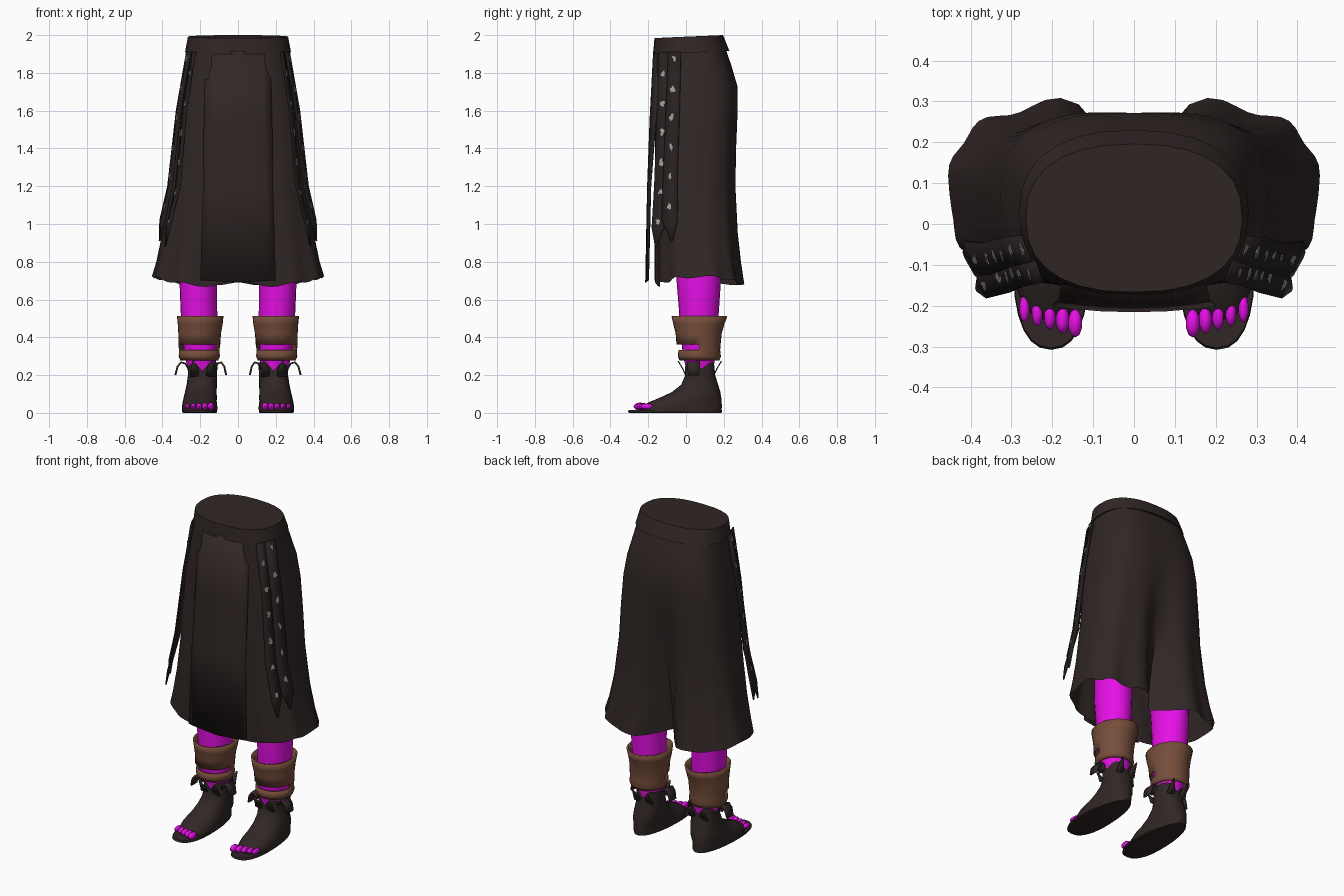
import bpy, bmesh, math, random
from mathutils import Vector

random.seed(4)
old = bpy.data.objects.get("Cube")
if old:
    bpy.data.objects.remove(old)


def material(name, rgb):
    m = bpy.data.materials.new(name)
    m.use_nodes = True
    colour = (*rgb, 1)
    m.diffuse_color = colour
    bsdf = next(n for n in m.node_tree.nodes if n.type == 'BSDF_PRINCIPLED')
    bsdf.inputs["Base Color"].default_value = colour
    bsdf.inputs["Roughness"].default_value = 0.9
    return m


CLOTH = material("dark brown cloth", (0.030, 0.020, 0.019))
SASH = material("blackish sash", (0.021, 0.016, 0.015))
HIDE = material("brown leather", (0.18, 0.075, 0.044))
LEG = material("magenta", (0.85, 0.005, 0.85))
SPOT = material("pale grey", (0.34, 0.32, 0.30))


def finish(name, bm, mat, thick=0, smooth=True):
    bmesh.ops.recalc_face_normals(bm, faces=bm.faces)
    me = bpy.data.meshes.new(name)
    bm.to_mesh(me)
    bm.free()
    me.materials.append(mat)
    ob = bpy.data.objects.new(name, me)
    bpy.context.scene.collection.objects.link(ob)
    if thick:
        mod = ob.modifiers.new("thickness", 'SOLIDIFY')
        mod.thickness = thick
        mod.offset = 0
    if smooth:
        bpy.ops.object.select_all(action='DESELECT')
        ob.select_set(True)
        bpy.context.view_layer.objects.active = ob
        bpy.ops.object.shade_smooth_by_angle(angle=math.radians(40))
    return ob


def grid(bm, rows, closed=False):
    """Bridge equal rows of points with quads."""
    vs = [[bm.verts.new(p) for p in row] for row in rows]
    n = len(vs[0])
    for a, b in zip(vs, vs[1:]):
        for i in range(n if closed else n - 1):
            j = (i + 1) % n
            bm.faces.new((a[i], a[j], b[j], b[i]))
    return vs


def loft(name, rings, mat, side=1, segs=24, power=2, caps="", warp=None, thick=0, gap=None):
    """Stack rounded rings given as (z, centre x, half width, front y, back y)."""
    bm = bmesh.new()
    rows = []
    for z, cx, rx, yf, yb in rings:
        row = []
        for i in range(segs):
            t = math.tau * i / segs
            c, s = math.cos(t), math.sin(t)
            x = rx * math.copysign(abs(c) ** (2 / power), c)
            y = (yf + yb) / 2 + (yb - yf) / 2 * math.copysign(abs(s) ** (2 / power), s)
            p = (x, y, z)
            if warp:
                p = warp(x, y, z, c, s)
            row.append(((p[0] + cx) * side, p[1], p[2]))
        rows.append(row)
    vs = grid(bm, rows, True)
    if "b" in caps:
        bm.faces.new(vs[0])
    if "t" in caps:
        bm.faces.new(vs[-1])
    if gap:
        holes = [f for f in bm.faces if gap(f.calc_center_median())]
        bmesh.ops.delete(bm, geom=holes, context='FACES')
    return finish(name, bm, mat, thick)


def ribbon(name, path, halves, across, mat, side=1, thick=0.006):
    """Strip of cloth along a path, widened along one direction."""
    bm = bmesh.new()
    rows = []
    for p, h in zip(path, halves):
        row = [Vector(p) + Vector(across) * h * u for u in (-1, 0, 1)]
        rows.append([(v.x * side, v.y, v.z) for v in row])
    grid(bm, rows)
    return finish(name, bm, mat, thick)


# Skirt: flared, with a deep centre groove behind and a wavy hem
def skirt_warp(x, y, z, c, s):
    low = max(0, min(1, (1.65 - z) / 0.95))
    mid = math.exp(-(x / 0.085) ** 2)
    if s > 0:
        y -= 0.17 * low ** 1.2 * mid
    fold = 0.012 * low ** 2 * math.sin(11 * math.atan2(s, abs(c)))
    if z < 0.7:
        z += 0.05 * c * c + 0.03 * mid + 0.6 * fold
    return x * (1 + fold), y + fold * s, z


loft("skirt", [(0.67, 0, 0.452, -0.155, 0.305), (0.8, 0, 0.43, -0.157, 0.29),
               (0.95, 0, 0.40, -0.158, 0.277), (1.2, 0, 0.367, -0.16, 0.268),
               (1.4, 0, 0.35, -0.162, 0.272), (1.6, 0, 0.328, -0.165, 0.277),
               (1.73, 0, 0.303, -0.167, 0.272), (1.84, 0, 0.279, -0.165, 0.24),
               (1.94, 0, 0.26, -0.16, 0.205)],
     CLOTH, segs=72, power=2.9, warp=skirt_warp)


# Waistband, tilted slightly up at the back
def band_warp(x, y, z, c, s):
    return x, y, z + 0.008 * s


loft("waistband", [(1.91, 0, 0.268, -0.16, 0.215), (1.908, 0, 0.281, -0.174, 0.23),
                   (1.992, 0, 0.265, -0.167, 0.196)],
     CLOTH, segs=28, power=2.4, caps="t", warp=band_warp)

# Front panel hanging over the skirt
bm = bmesh.new()
rows = []
for z, half, y, bend in ((1.915, 0.17, -0.171, 0.035), (1.55, 0.18, -0.19, 0.03),
                         (1.2, 0.185, -0.203, 0.016), (0.69, 0.2, -0.213, 0.014)):
    rows.append([(half * u, y + bend * u * u, z + (0.012 * abs(u) if z < 1 else 0))
                 for u in (-1, -0.75, -0.4, 0, 0.4, 0.75, 1)])
grid(bm, rows)
finish("front_panel", bm, CLOTH, 0.006)

# Hanging sashes at each hip
ACROSS = Vector((0.3, 0.95, 0)).normalized()
OUT = Vector((0.95, -0.3, 0))
FRONT_PATH = [(0.235, -0.115, 1.91), (0.282, -0.12, 1.6), (0.318, -0.13, 1.2),
              (0.37, -0.148, 0.98), (0.385, -0.16, 0.88)]
REAR_PATH = [(0.262, -0.06, 1.91), (0.315, -0.07, 1.6), (0.36, -0.085, 1.2),
             (0.4, -0.085, 1.02), (0.415, -0.075, 0.91)]


def along(path, z):
    for a, b in zip(path, path[1:]):
        if b[2] <= z <= a[2]:
            return Vector(a).lerp(Vector(b), (a[2] - z) / (a[2] - b[2]))


def spots(name, path, heights, side):
    """Ragged flat patches just above the sash."""
    bm = bmesh.new()
    for z in heights:
        mid = along(path, z) + OUT * 0.007
        ring = []
        for k in range(10):
            r = random.uniform(0.008, 0.025)
            a = math.tau * k / 10
            slope = along(path, z + 0.03) - along(path, z - 0.03)
            p = mid + ACROSS * r * 0.8 * math.cos(a) + slope.normalized() * r * math.sin(a)
            ring.append(bm.verts.new((p.x * side, p.y, p.z)))
        bm.faces.new(ring)
    finish(name, bm, SPOT, 0.003, False)


# Boot shape: narrow heel, rim notched at front and back
def boot_warp(x, y, z, c, s):
    x *= 1 - 0.14 * s if z < 0.08 else 1
    if z > 0.25:
        z -= 0.045 * max(0, 1 - abs(c) / 0.4)
    return x, y, z


for side, label in ((1, "left"), (-1, "right")):
    ribbon(label + "_front_sash", FRONT_PATH, (0.03, 0.035, 0.04, 0.035, 0.004), ACROSS, SASH, side)
    ribbon(label + "_rear_sash", REAR_PATH, (0.035, 0.038, 0.04, 0.045, 0.006), ACROSS, SASH, side)
    spots(label + "_front_spots", FRONT_PATH, [1.8 - 0.158 * k for k in range(6)], side)
    spots(label + "_rear_spots", REAR_PATH, [1.875 - 0.156 * k for k in range(6)], side)

    # Leg
    loft(label + "_leg", [(0.1, 0.19, 0.06, 0.02, 0.13), (0.22, 0.19, 0.073, 0.004, 0.144),
                          (0.3, 0.2, 0.082, -0.015, 0.155), (0.42, 0.203, 0.095, -0.03, 0.165),
                          (0.55, 0.207, 0.097, -0.038, 0.175), (0.7, 0.21, 0.1, -0.05, 0.185),
                          (1.0, 0.2, 0.11, -0.06, 0.19)], LEG, side, caps="bt")

    # Leather shin guard with a front slot above its lower strap
    loft(label + "_shin_guard", [(0.28, 0.205, 0.096, -0.03, 0.172), (0.3, 0.205, 0.104, -0.038, 0.18),
                                 (0.332, 0.205, 0.102, -0.035, 0.176), (0.362, 0.205, 0.106, -0.045, 0.178),
                                 (0.42, 0.203, 0.108, -0.05, 0.184), (0.47, 0.2, 0.114, -0.062, 0.198),
                                 (0.512, 0.2, 0.118, -0.072, 0.214)],
         HIDE, side, segs=32, thick=0.01,
         gap=lambda p: 0.335 < p.z < 0.36 and p.y < 0.065)

    # Boot and open-toed sole
    loft(label + "_boot", [(0.008, 0.203, 0.092, -0.235, 0.187), (0.03, 0.203, 0.093, -0.235, 0.19),
                           (0.055, 0.203, 0.09, -0.2, 0.189), (0.08, 0.2, 0.088, -0.14, 0.187),
                           (0.11, 0.197, 0.084, -0.075, 0.182), (0.15, 0.192, 0.08, -0.025, 0.17),
                           (0.2, 0.188, 0.077, -0.004, 0.154), (0.268, 0.188, 0.08, -0.006, 0.152)],
         CLOTH, side, segs=28, power=2.3, warp=boot_warp)
    loft(label + "_sole", [(0, 0.203, 0.088, -0.3, 0.187), (0.006, 0.203, 0.092, -0.308, 0.191),
                           (0.016, 0.203, 0.09, -0.303, 0.189)],
         CLOTH, side, segs=28, power=2.3, caps="bt", warp=boot_warp)

    # Toes, the big one innermost and furthest forward
    for k in range(5):
        bm = bmesh.new()
        bmesh.ops.create_uvsphere(bm, u_segments=10, v_segments=6, radius=1)
        size = 0.021 - 0.0015 * k
        for v in bm.verts:
            v.co = Vector((v.co.x * size * 0.85 + 0.144 + 0.031 * k, v.co.y * 0.035 - 0.243 + 0.009 * k,
                           v.co.z * size + 0.034))
            v.co.x *= side
        finish(f"{label}_toe_{k + 1}", bm, LEG)

    # Drooping ankle flaps on both sides, pointed tongues front and back
    for name, root, way in (("outer", 0.262, 1), ("inner", 0.122, -0.85)):
        arc = [(root + way * dx, 0.04, z) for dx, z in
               ((0, 0.235), (0.018, 0.262), (0.04, 0.268), (0.058, 0.245), (0.07, 0.2))]
        ribbon(f"{label}_{name}_ankle_flap", arc, (0.03, 0.032, 0.034, 0.034, 0.028), (0, 1, 0), CLOTH, side, 0.01)
    for name, y, way in (("front", 0.0, -1), ("back", 0.146, 1)):
        for dx in (-0.042, 0.042):
            tip = [(0.188 + dx, y, 0.195), (0.188 + dx, y + way * 0.018, 0.235),
                   (0.188 + dx * 1.2, y + way * 0.042, 0.275)]
            ribbon(f"{label}_{name}_tongue", tip, (0.024, 0.018, 0.002), (1, 0, 0), CLOTH, side)
